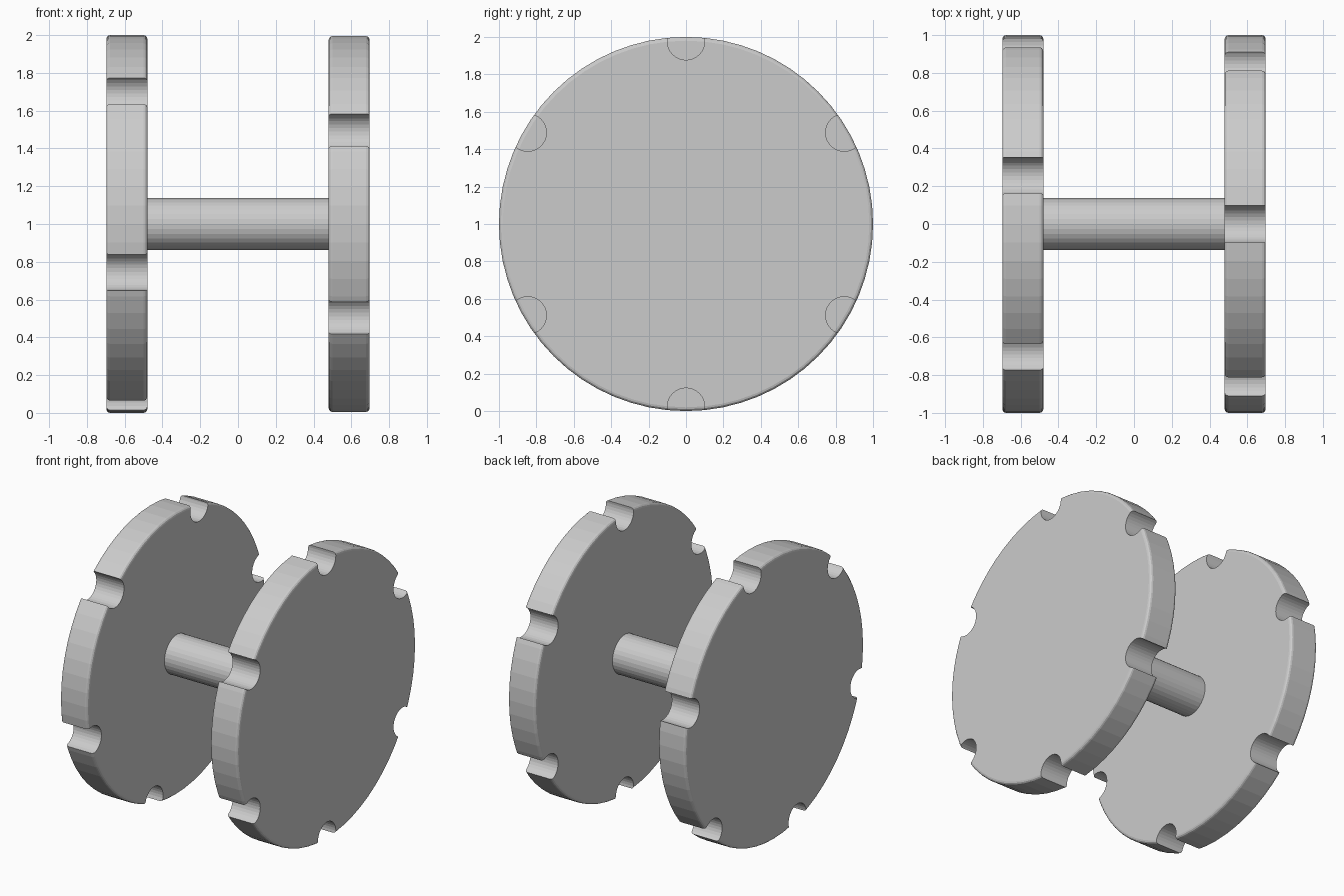
import bpy, bmesh
from math import radians, cos, sin, pi
from mathutils import Matrix

if "Cube" in bpy.data.objects:
    bpy.data.objects.remove(bpy.data.objects["Cube"])

RADIUS, CENTRE_Z = 1.0, 1.0
INNER_X, OUTER_X = 0.48, 0.697
NOTCH_R, NOTCH_DIST = 0.10, 0.977


def add_cylinder(bm, radius, depth, sides, x=0.0, y=0.0, z=CENTRE_Z):
    """Cylinder lying along the x axis."""
    matrix = Matrix.Translation((x, y, z)) @ Matrix.Rotation(pi / 2, 4, 'Y')
    bmesh.ops.create_cone(bm, cap_ends=True, segments=sides, radius1=radius,
                          radius2=radius, depth=depth, matrix=matrix)


def make_object(name, bm):
    mesh = bpy.data.meshes.new(name)
    bm.to_mesh(mesh)
    bm.free()
    obj = bpy.data.objects.new(name, mesh)
    bpy.context.collection.objects.link(obj)
    return obj


def make_disc(name, side, first_angle):
    x = side * (INNER_X + OUTER_X) / 2
    # disc with softly rounded rim edges
    bm = bmesh.new()
    add_cylinder(bm, RADIUS, OUTER_X - INNER_X, 64, x)
    rim = [e for e in bm.edges if abs(e.verts[0].co.x - e.verts[1].co.x) < 1e-4]
    bmesh.ops.bevel(bm, geom=rim, offset=0.02, offset_type='OFFSET',
                    segments=3, profile=0.5, affect='EDGES')
    disc = make_object(name, bm)

    # six round notches around the rim
    bm = bmesh.new()
    for i in range(6):
        a = radians(first_angle + 60 * i)
        add_cylinder(bm, NOTCH_R, 0.5, 32, x, NOTCH_DIST * cos(a),
                     CENTRE_Z + NOTCH_DIST * sin(a))
    cutter = make_object(name + "_notch_cutter", bm)
    cutter.hide_render = True
    cutter.hide_set(True)

    mod = disc.modifiers.new("notches", 'BOOLEAN')
    mod.operation = 'DIFFERENCE'
    mod.solver = 'EXACT'
    mod.object = cutter
    bpy.context.view_layer.objects.active = disc
    bpy.ops.object.modifier_apply(modifier=mod.name)
    bpy.data.objects.remove(cutter)
    return disc


# the two discs, with notches turned relative to each other
make_disc("right_disc", 1, 30)
make_disc("left_disc", -1, 15)

# axle joining the discs
bm = bmesh.new()
add_cylinder(bm, 0.138, 2 * INNER_X + 0.02, 32)
make_object("axle", bm)
